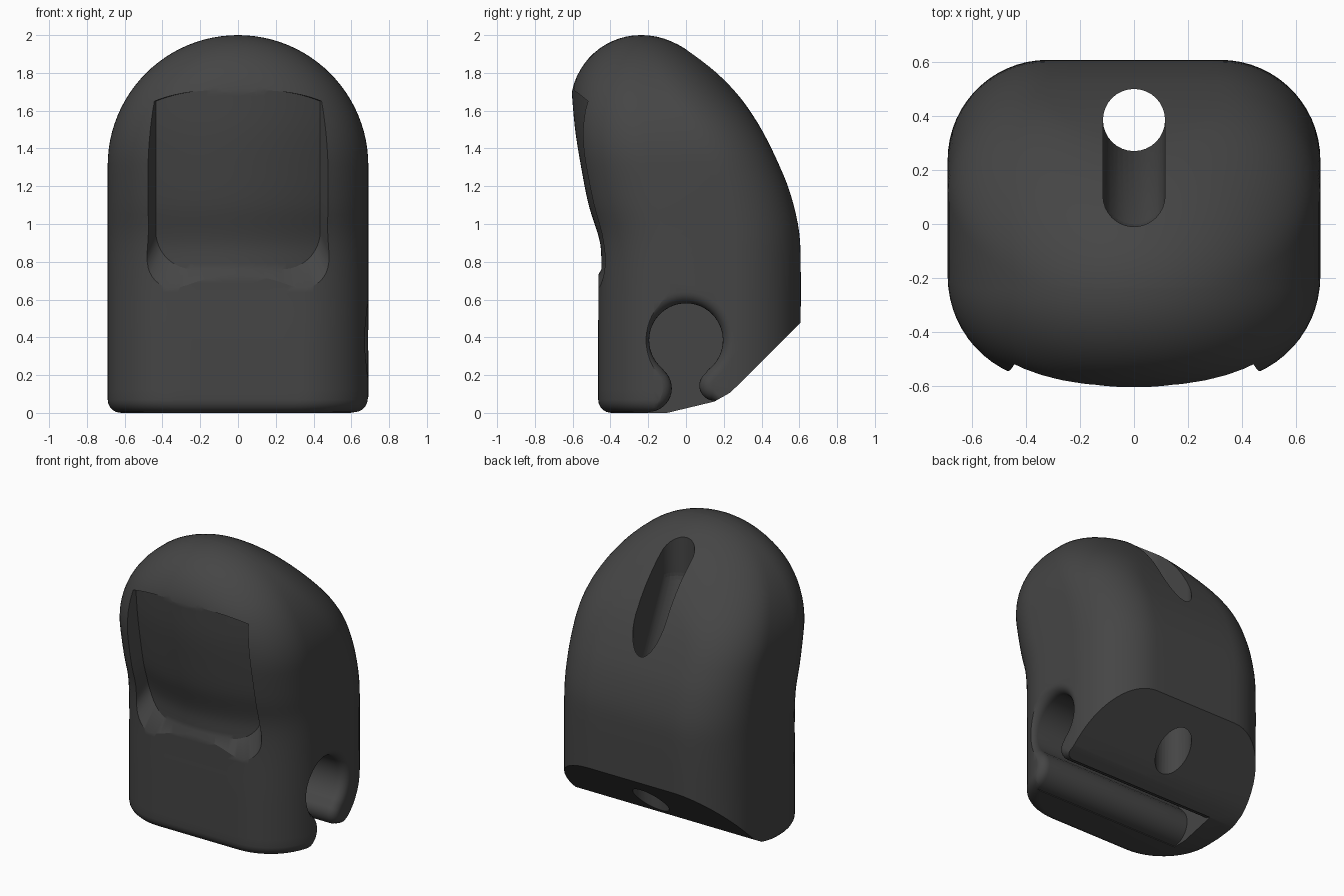
import bpy, bmesh, math
from mathutils import Vector

if "Cube" in bpy.data.objects:
    bpy.data.objects.remove(bpy.data.objects["Cube"])
W, CZ, R = 0.69, 1.31, 0.37      # half width, arch centre height, edge fillet


def curve(pts, z):
    """Smooth (Catmull-Rom style) lookup of y at height z."""
    if z <= pts[0][0]:
        return pts[0][1]
    for i in range(len(pts) - 1):
        (z0, y0), (z1, y1) = pts[i], pts[i + 1]
        if z <= z1:
            a, b = pts[max(i - 1, 0)], pts[min(i + 2, len(pts) - 1)]
            h = z1 - z0
            m0 = (y1 - a[1]) / (z1 - a[0]) * h
            m1 = (b[1] - y0) / (b[0] - z0) * h
            t = (z - z0) / h
            return ((2*t**3 - 3*t*t + 1) * y0 + (t**3 - 2*t*t + t) * m0
                    + (3*t*t - 2*t**3) * y1 + (t**3 - t*t) * m1)
    return pts[-1][1]


FRONT = [(0, -.465), (.4, -.465), (.8, -.465), (.95, -.48), (1.1, -.522), (1.3, -.562),
         (1.5, -.592), (1.7, -.61), (1.8, -.61), (2, -.61)]
BACK = [(0, .607), (.4, .607), (.8, .607), (.95, .6), (1.1, .57), (1.25, .52), (1.5, .4),
        (1.75, .24), (1.92, .15), (2, .135)]
PAD = [(.6, -.447), (.76, -.448), (.9, -.455), (1.1, -.515), (1.3, -.555), (1.5, -.587),
       (1.72, -.607)]


def make(name, bm):
    bmesh.ops.recalc_face_normals(bm, faces=bm.faces)
    me = bpy.data.meshes.new(name)
    bm.to_mesh(me)
    bm.free()
    ob = bpy.data.objects.new(name, me)
    bpy.context.collection.objects.link(ob)
    return ob


def loft(bm, rings, closed=True, caps=True):
    vs = [[bm.verts.new(p) for p in r] for r in rings]
    n = len(rings[0])
    for a, b in zip(vs, vs[1:]):
        for i in range(n if closed else n - 1):
            j = (i + 1) % n
            bm.faces.new((a[i], a[j], b[j], b[i]))
    if caps:
        bm.faces.new(vs[0])
        bm.faces.new(vs[-1])
    return vs


# Body: arch outline, inset in steps, with rounded front and back edges
insets = [R * (1 - math.cos(math.radians(a))) for a in range(0, 91, 6)] + [.45, .53, .61, W]


def body_point(d, z, x, side):
    drop = R - math.sqrt(max(0, R * R - max(0, R - d) ** 2))
    y = curve(FRONT, z) + drop if side < 0 else curve(BACK, z) - drop
    k = .07 - math.sqrt(.07 ** 2 - max(0, .07 - z) ** 2)
    return (x * (1 - k / W), y * (1 - k / .465), z)


zs = [0, .005, .015, .03, .05, .07] + [.07 + (CZ - .07) * i / 24 for i in range(1, 25)]
path = [(1, z, None) for z in zs]
path += [(0, 0, math.pi * i / 48) for i in range(1, 48)]
path += [(-1, z, None) for z in reversed(zs)]
rings = []
for s, z, ang in path:
    ring = []
    for side, ds in ((-1, insets[::-1]), (1, insets)):
        for d in ds:
            r = W - d
            x, zz = (s * r, z) if ang is None else (r * math.cos(ang), CZ + r * math.sin(ang))
            ring.append(body_point(d, zz, x, side))
    rings.append(ring)
bm = bmesh.new()
loft(bm, rings, closed=False, caps=False)
bmesh.ops.remove_doubles(bm, verts=bm.verts, dist=1e-4)
bmesh.ops.dissolve_degenerate(bm, edges=bm.edges, dist=1e-5)
bmesh.ops.holes_fill(bm, edges=[e for e in bm.edges if e.is_boundary], sides=0)
body = make("body", bm)
cutters = []

# Sloped underside at the back
bm = bmesh.new()
prof = [(.9, .77), (.29, .16), (.23, .105), (.15, .06), (-.1, 0), (-.1, -.3), (.9, -.3)]
loft(bm, [[(x, y, z) for y, z in prof] for x in (-1, 1)])
cutters.append(make("slope_cutter", bm))


# Keyhole slot along x, open on the right with a rounded mouth
def arc(cy, cz, r, a0, a1, n):
    return [(cy + r * math.cos(math.radians(a0 + (a1 - a0) * i / n)),
             cz + r * math.sin(math.radians(a0 + (a1 - a0) * i / n))) for i in range(n + 1)]


key = [(.165, -.2)] + arc(.15, .145, .08, 270, 126, 12)
key += arc(0, .385, .195, -54, 230, 40)
key += arc(-.2, .13, .125, 48, -90, 14) + [(-.2, -.2)]


def grow(pts, off):
    out = []
    for i, p in enumerate(pts):
        t = Vector(pts[(i + 1) % len(pts)]) - Vector(pts[i - 1])
        t.normalize()
        out.append((p[0] + t.y * off, p[1] - t.x * off))
    return out


steps = [(-.5, 0)] + [(.63 + .06 * math.sin(t), .06 * (1 - math.cos(t)))
                      for t in [math.pi / 2 * i / 6 for i in range(7)]] + [(.8, .06)]
bm = bmesh.new()
loft(bm, [[(x, y, z) for y, z in grow(key, off)] for x, off in steps])
cutters.append(make("slot_cutter", bm))

# Recessed finger pad with flared rim on the front
N, M = 40, 30
us = [math.sin(math.pi / 2 * (2 * i / N - 1)) for i in range(N + 1)]


def pad_grid(front):
    rows = []
    for j in range(M + 1):
        row = []
        for u in us:
            c = max(0, abs(u) * .43 - .23)
            lo = .76 + .2 - math.sqrt(max(0, .04 - c * c))
            hi = 1.71 - .06 * abs(u) ** 3
            z = lo + (hi - lo) * j / M
            y = curve(PAD, z) + .1 * u * u
            x = u * .435
            if front:
                f = 1 - j / M
                x, y, z = x * (1.2 + .15 * f), y - .2, z - .35 * f ** 3
            row.append((x, y, z))
        rows.append(row)
    return rows


bm = bmesh.new()
a = loft(bm, pad_grid(False), closed=False, caps=False)
b = loft(bm, pad_grid(True), closed=False, caps=False)
rim = lambda g: g[0] + [r[-1] for r in g[1:]] + g[-1][-2::-1] + [r[0] for r in g[-2:0:-1]]
ra, rb = rim(a), rim(b)
for i in range(len(ra)):
    j = (i + 1) % len(ra)
    bm.faces.new((ra[i], ra[j], rb[j], rb[i]))
cutters.append(make("pad_cutter", bm))


# Cord hole through the back, with an elongated upper opening
def hull(name, centres):
    bm = bmesh.new()
    for y, z in centres:
        vs = bmesh.ops.create_uvsphere(bm, u_segments=32, v_segments=16, radius=.115)["verts"]
        bmesh.ops.translate(bm, verts=vs, vec=(0, y, z))
    res = bmesh.ops.convex_hull(bm, input=bm.verts)
    junk = [g for g in res["geom_interior"] if isinstance(g, bmesh.types.BMVert)]
    bmesh.ops.delete(bm, geom=junk, context='VERTS')
    return make(name, bm)


cutters.append(hull("hole_cutter", [(.385, -.2), (.385, 2.2)]))
cutters.append(hull("opening_cutter", [(.105, 1.68), (.105, 2.2), (.385, 1.1), (.385, 2.2)]))

# Cut everything from the body
bpy.context.view_layer.objects.active = body
body.select_set(True)
for c in cutters:
    c.hide_render = True
    mod = body.modifiers.new(c.name, 'BOOLEAN')
    mod.operation, mod.solver, mod.object = 'DIFFERENCE', 'EXACT', c
    bpy.ops.object.modifier_apply(modifier=mod.name)
    bpy.data.objects.remove(c)
bpy.ops.object.shade_smooth_by_angle(angle=math.radians(32))

mat = bpy.data.materials.new("dark_plastic")
mat.diffuse_color = (.06, .06, .06, 1)
mat.use_nodes = True
mat.node_tree.nodes["Principled BSDF"].inputs["Base Color"].default_value = mat.diffuse_color
body.data.materials.clear()
body.data.materials.append(mat)
